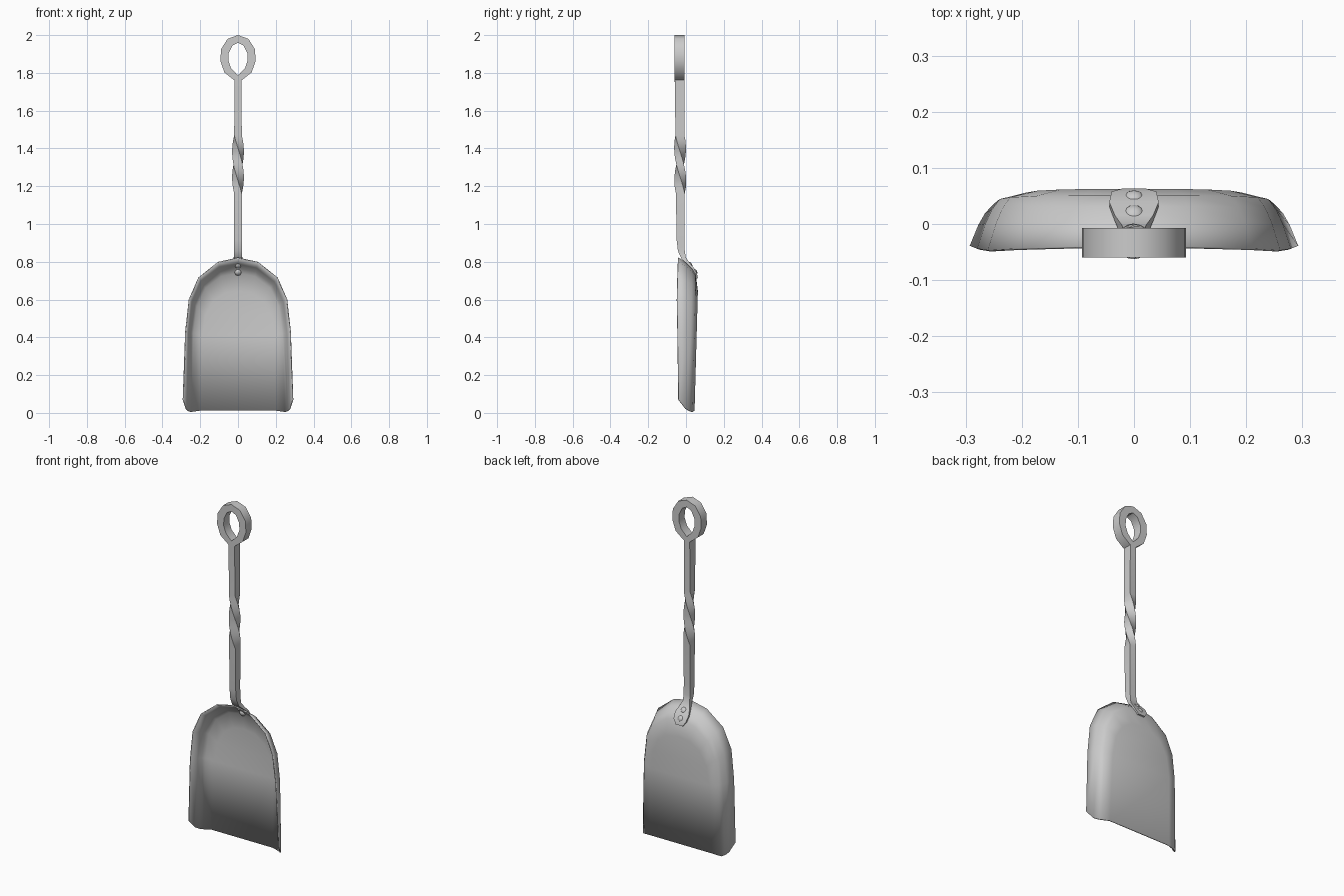
import bpy, bmesh, math
from mathutils import Vector, Matrix

if "Cube" in bpy.data.objects:
    bpy.data.objects.remove(bpy.data.objects["Cube"])


def make_object(name, verts, faces, angle=35):
    mesh = bpy.data.meshes.new(name)
    bm = bmesh.new()
    vs = [bm.verts.new(v) for v in verts]
    for f in faces:
        bm.faces.new([vs[i] for i in f])
    bmesh.ops.recalc_face_normals(bm, faces=bm.faces[:])
    bm.to_mesh(mesh)
    bm.free()
    ob = bpy.data.objects.new(name, mesh)
    bpy.context.collection.objects.link(ob)
    bpy.ops.object.select_all(action='DESELECT')
    bpy.context.view_layer.objects.active = ob
    ob.select_set(True)
    bpy.ops.object.shade_smooth_by_angle(angle=math.radians(angle))
    return ob


def mirrored(half):
    # half runs from the right side to the centre line
    return half + [(-p[0],) + tuple(p[1:]) for p in reversed(half[:-1])]


# Pan: rings shrink from the flared rim (x, z, y) to the flat floor (x, z)
rim = mirrored([(0.29, 0.07, -0.04), (0.277, 0.43, -0.045), (0.258, 0.6, -0.048),
                (0.208, 0.715, -0.045), (0.105, 0.797, -0.042), (0, 0.82, -0.042)])
floor = mirrored([(0.2, 0.01), (0.19, 0.41), (0.172, 0.52),
                  (0.13, 0.595), (0.07, 0.635), (0, 0.645)])
levels = [(0, 0, 0.07), (0.17, 0.45, 0.022), (0.3, 0.7, 0.01), (0.45, 0.88, 0.005), (1, 1, 0.012)]
n = len(rim)
verts, faces = [], []
for t, ty, z_end in levels:
    for i, (r, f) in enumerate(zip(rim, floor)):
        z = r[1] + (f[1] - r[1]) * t
        if i in (0, n - 1):
            z = z_end
        y_floor = 0.042 + 0.018 * min(z, 0.65) / 0.65
        verts.append((r[0] + (f[0] - r[0]) * t, r[2] + (y_floor - r[2]) * ty, z))
for k in range(len(levels) - 1):
    for i in range(n - 1):
        a = k * n + i
        faces.append((a, a + 1, a + n + 1, a + n))
base = (len(levels) - 1) * n
for i in range(n // 2):
    a, b = base + i, base + n - 1 - i
    faces.append((a, a + 1, b - 1, b) if b - a > 2 else (a, a + 1, b))
pan = make_object("pan", verts, faces, 50)
mod = pan.modifiers.new("thickness", 'SOLIDIFY')
mod.thickness = 0.006
mod.offset = 0

# Handle: rectangular bar (y, z, half width, half depth, twist), flattened into a tab
path = [(0.058, 0.712, 0.022, 0.005, 0), (0.053, 0.738, 0.04, 0.005, 0),
        (0.035, 0.768, 0.044, 0.005, 0), (0.01, 0.794, 0.034, 0.007, 0),
        (-0.012, 0.82, 0.022, 0.012, 0), (-0.025, 0.86, 0.02, 0.018, 0),
        (-0.029, 0.92, 0.02, 0.021, 0), (-0.03, 1.16, 0.02, 0.023, 0)]
steps = 10
for i in range(1, steps + 1):
    path.append((-0.03 - 0.002 * i / steps, 1.16 + 0.31 * i / steps, 0.02, 0.024,
                 -math.pi * i / steps))
path.append((-0.033, 1.775, 0.019, 0.026, -math.pi))
verts, faces = [], []
for i, (y, z, hw, hd, tw) in enumerate(path):
    p, q = path[max(i - 1, 0)], path[min(i + 1, len(path) - 1)]
    tangent = Vector((0, q[0] - p[0], q[1] - p[1])).normalized()
    normal = Vector((0, tangent.z, -tangent.y))
    for sx, sy in ((-1, -1), (1, -1), (1, 1), (-1, 1)):
        a, b = sx * hw, sy * hd
        u = a * math.cos(tw) - b * math.sin(tw)
        v = a * math.sin(tw) + b * math.cos(tw)
        verts.append(Vector((u, y, z)) + normal * v)
for k in range(len(path) - 1):
    for i in range(4):
        j = (i + 1) % 4
        faces.append((k * 4 + i, k * 4 + j, k * 4 + 4 + j, k * 4 + 4 + i))
faces.append((3, 2, 1, 0))
faces.append(tuple(len(verts) - 4 + i for i in range(4)))
make_object("handle", verts, faces, 40)

# Hanging ring: drop-shaped loop with a rectangular section
outer = mirrored([(0, 1.752), (0.021, 1.762), (0.072, 1.802), (0.093, 1.862),
                  (0.09, 1.925), (0.055, 1.98), (0, 2.0)])[:-1]
inner = mirrored([(0, 1.788), (0.005, 1.791), (0.036, 1.823), (0.051, 1.865),
                  (0.049, 1.905), (0.029, 1.945), (0, 1.96)])[:-1]
verts, faces = [], []
m = len(outer)
for o, i in zip(outer, inner):
    verts += [(o[0], -0.06, o[1]), (o[0], -0.007, o[1]),
              (i[0], -0.007, i[1]), (i[0], -0.06, i[1])]
for k in range(m):
    for i in range(4):
        j, k2 = (i + 1) % 4, (k + 1) % m
        faces.append((k * 4 + i, k * 4 + j, k2 * 4 + j, k2 * 4 + i))
make_object("hanging_ring", verts, faces, 45)

# Rivets: flattened balls through the pan and the tab
for i, (y, z, tilt) in enumerate(((0.017, 0.783, 42), (0.044, 0.745, 30))):
    bpy.ops.mesh.primitive_uv_sphere_add(segments=12, ring_count=8, radius=1)
    rivet = bpy.context.object
    rivet.name = f"rivet_{i + 1}"
    rivet.data.transform(Matrix.Translation((0, y, z))
                         @ Matrix.Rotation(math.radians(tilt), 4, 'X')
                         @ Matrix.Diagonal((0.019, 0.015, 0.019, 1)))
    bpy.ops.object.shade_smooth()
